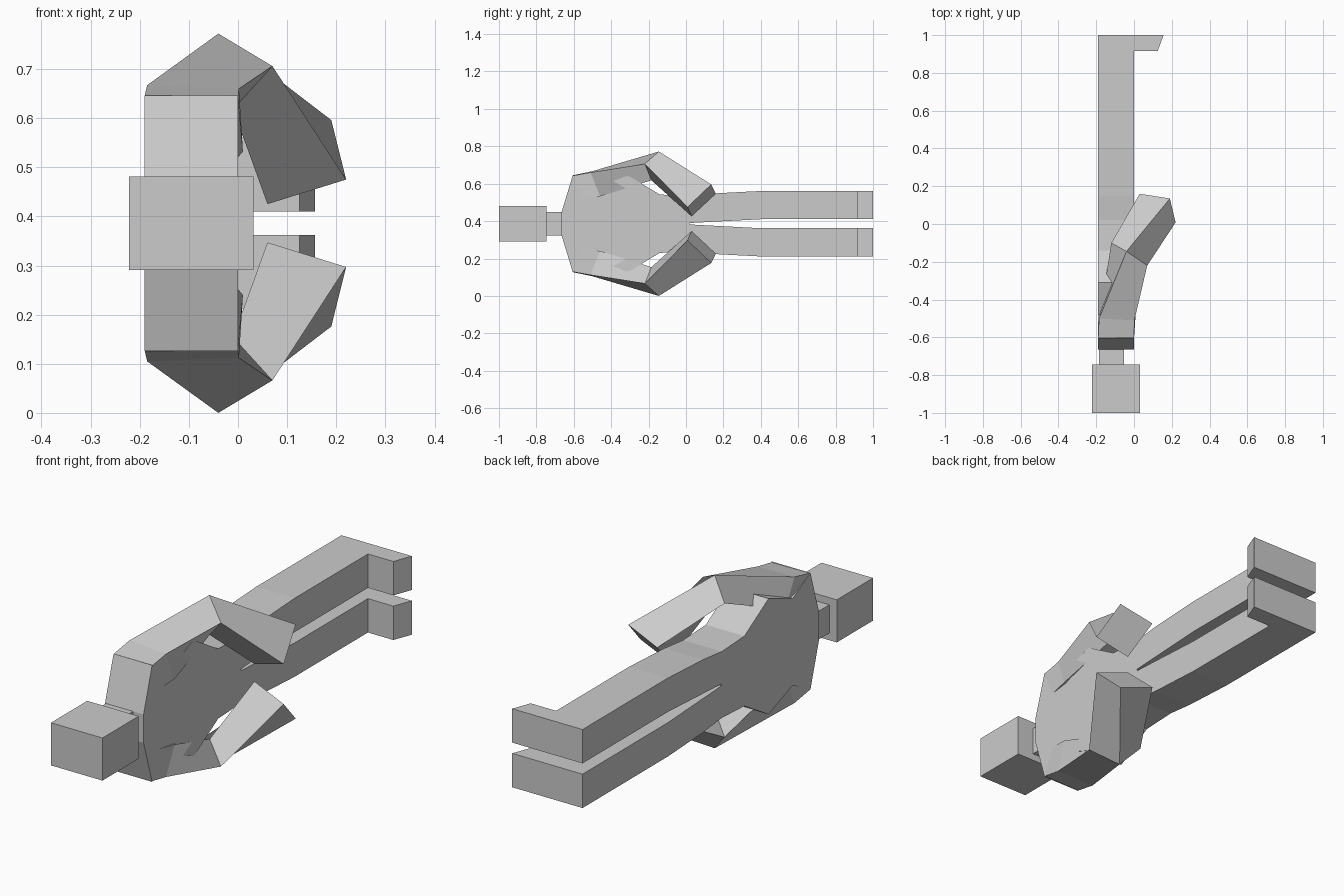
import bpy
import bmesh
from mathutils import Vector

if "Cube" in bpy.data.objects:
    bpy.data.objects.remove(bpy.data.objects["Cube"], do_unlink=True)

MID = 0.386          # height of the symmetry plane
BACK, FRONT = -0.19, 0.0

grey = bpy.data.materials.new("plain grey")
grey.use_nodes = True
grey.diffuse_color = (0.6, 0.6, 0.6, 1)
grey.node_tree.nodes["Principled BSDF"].inputs["Base Color"].default_value = (0.6, 0.6, 0.6, 1)


def finish(name, bm):
    bmesh.ops.recalc_face_normals(bm, faces=bm.faces)
    mesh = bpy.data.meshes.new(name)
    bm.to_mesh(mesh)
    bm.free()
    mesh.materials.append(grey)
    obj = bpy.data.objects.new(name, mesh)
    bpy.context.collection.objects.link(obj)
    return obj


def loft(name, sections):
    """Skin a closed solid through matching rings of points."""
    bm = bmesh.new()
    rings = [[bm.verts.new(Vector(p)) for p in ring] for ring in sections]
    count = len(rings[0])
    for a, b in zip(rings, rings[1:]):
        for i in range(count):
            j = (i + 1) % count
            bm.faces.new((a[i], a[j], b[j], b[i]))
    bm.faces.new(rings[0])
    bm.faces.new(rings[-1])
    return finish(name, bm)


def slab(name, outline, x0=BACK, x1=FRONT):
    """Extrude a (y, offset from the middle) outline along x."""
    return loft(name, [[(x, y, MID + h) for y, h in outline] for x in (x0, x1)])


def box(name, x0, x1, y0, y1, half):
    return slab(name, [(y0, -half), (y1, -half), (y1, half), (y0, half)], x0, x1)


# Head and neck
box("head", -0.222, 0.032, -1.0, -0.745, 0.095)
box("neck", -0.185, -0.052, -0.75, -0.655, 0.063)

# Torso: sloping shoulders, armpit notch, chest, waist, hips
side = [(-0.665, 0.063), (-0.605, 0.26), (-0.48, 0.194), (-0.31, 0.258),
        (-0.14, 0.156), (0.02, 0.148)]
slab("torso", side + [(y, -h) for y, h in reversed(side)])

# Arm rings: root, shoulder, elbow, wrist (outer back, outer front, inner front, inner back)
arm = [
    [(-0.19, -0.605, 0.645), (0, -0.605, 0.643), (0, -0.55, 0.52), (-0.19, -0.55, 0.52)],
    [(-0.185, -0.5, 0.667), (0.002, -0.51, 0.66), (0.01, -0.46, 0.532), (-0.175, -0.45, 0.54)],
    [(-0.04, -0.145, 0.772), (0.07, -0.22, 0.706), (-0.01, -0.185, 0.618), (-0.12, -0.1, 0.684)],
    [(0.19, 0.135, 0.596), (0.22, 0.008, 0.475), (0.06, 0.03, 0.425), (0.03, 0.16, 0.546)],
]
leg = [(0.02, 0.004), (0.4, 0.024), (1.0, 0.024), (1.0, 0.175), (0.4, 0.175),
       (0.15, 0.162), (0.02, 0.148)]
foot = [(FRONT - 0.01, 0.915), (0.125, 0.915), (0.157, 1.0), (FRONT - 0.01, 1.0)]

# Mirrored limbs
for label, s in (("left", 1), ("right", -1)):
    loft(label + "_arm", [[(x, y, MID + s * (z - MID)) for x, y, z in ring] for ring in arm])
    slab(label + "_leg", [(y, s * h) for y, h in leg])
    loft(label + "_foot", [[(x, y, MID + s * h) for x, y in foot] for h in (0.024, 0.175)])
